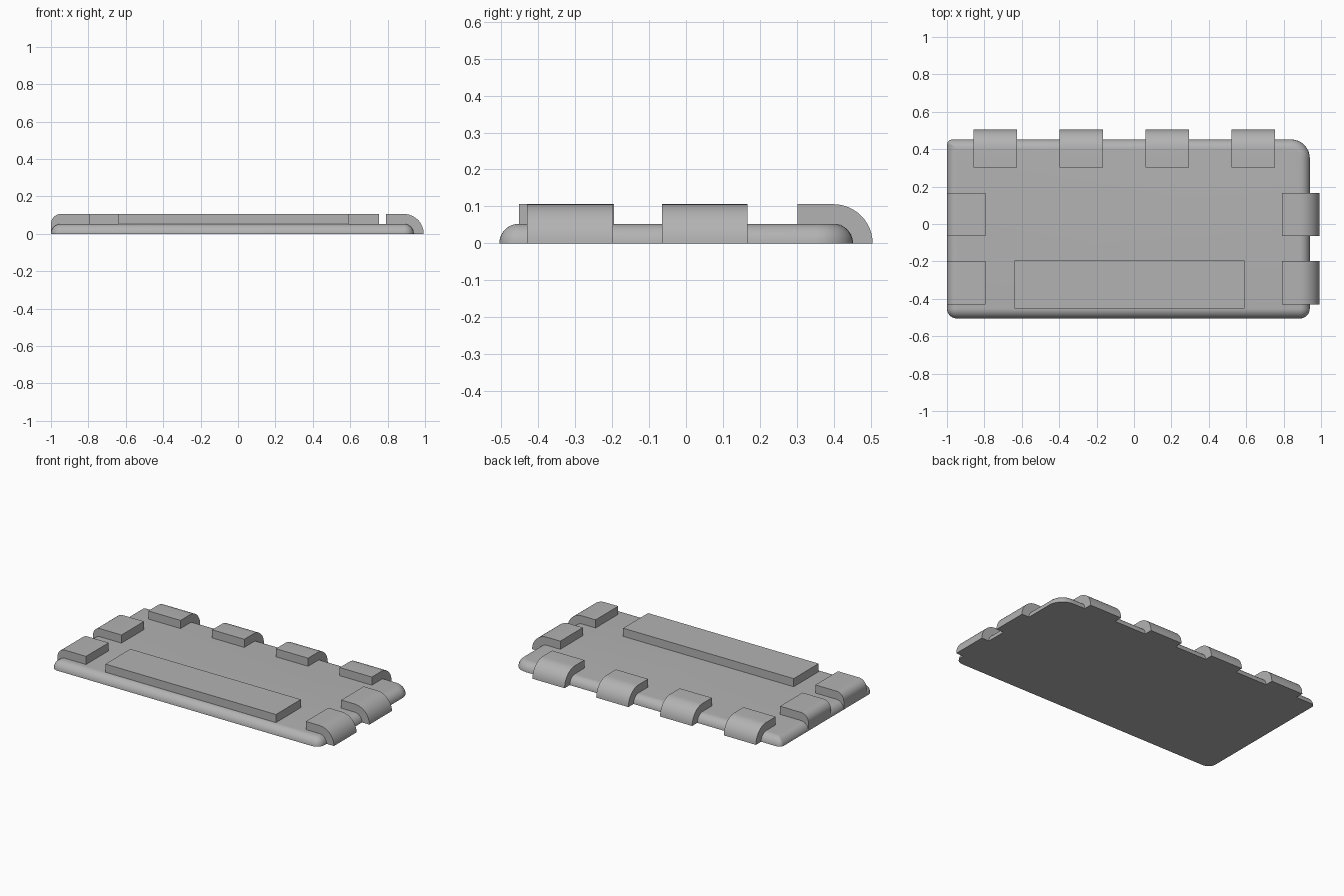
import bpy, bmesh
from math import sin, cos, pi

cube = bpy.data.objects.get("Cube")
if cube:
    bpy.data.objects.remove(cube)

GREY = (0.45, 0.45, 0.45, 1)
mat = bpy.data.materials.new("plain grey")
mat.use_nodes = True
mat.diffuse_color = GREY
mat.node_tree.nodes["Principled BSDF"].inputs["Base Color"].default_value = GREY

T = 0.053                      # plate and clip thickness
LEFT, RIGHT, FRONT, BACK = -1.0, 0.94, -0.505, 0.452


def finish(name, bm):
    bmesh.ops.recalc_face_normals(bm, faces=bm.faces)
    mesh = bpy.data.meshes.new(name)
    bm.to_mesh(mesh)
    bm.free()
    mesh.materials.append(mat)
    ob = bpy.data.objects.new(name, mesh)
    bpy.context.collection.objects.link(ob)
    bpy.ops.object.select_all(action='DESELECT')
    ob.select_set(True)
    bpy.context.view_layer.objects.active = ob
    bpy.ops.object.shade_smooth_by_angle(angle=pi / 6)
    return ob


def loft(name, rings):
    """Join equal closed rings and cap both ends."""
    bm = bmesh.new()
    loops = [[bm.verts.new(p) for p in ring] for ring in rings]
    n = len(loops[0])
    for a, b in zip(loops, loops[1:]):
        for i in range(n):
            j = (i + 1) % n
            bm.faces.new((a[i], a[j], b[j], b[i]))
    bm.faces.new(loops[0])
    bm.faces.new(loops[-1])
    return finish(name, bm)


def arc(cx, cz, r, start, end, steps=12):
    return [(cx + r * cos(start + (end - start) * i / steps),
             cz + r * sin(start + (end - start) * i / steps)) for i in range(steps + 1)]


def plate_ring(inset, z):
    corners = [(RIGHT, BACK, 0.1, 0), (LEFT, BACK, 0.03, 1),
               (LEFT, FRONT, 0.053, 2), (RIGHT, FRONT, 0.053, 3)]
    ring = []
    for x, y, radius, quarter in corners:
        r = max(radius - inset, 0.002)
        sx, sy = (1 if x > 0 else -1), (1 if y > 0 else -1)
        a = quarter * pi / 2
        ring += [(px, py, z) for px, py in
                 arc(x - sx * (inset + r), y - sy * (inset + r), r, a, a + pi / 2, 8)]
    return ring


# Plate with a rounded upper rim
steps = [i * pi / 20 for i in range(11)]
loft("base_plate", [plate_ring(T * (1 - cos(a)), T * sin(a)) for a in steps])

# Clip profiles as (outward distance, height)
hook = [(0.79, T), (0.79, 2 * T)] + arc(RIGHT - T, 0, 2 * T, pi / 2, 0) \
    + arc(RIGHT - T, 0, T, 0, pi / 2)
pad = [(0.795, 0.04), (0.795, 2 * T)] + arc(1 - T, T, T, pi / 2, 0) \
    + [(1, 0.001), (0.95, 0.001), (0.94, 0.04)]
back_hook = [(d + BACK - RIGHT, z) for d, z in hook]

# Clips on the two ends
for label, lo, hi in (("front", -0.43, -0.197), ("middle", -0.065, 0.167)):
    loft(label + "_left_hook", [[(d, y, z) for d, z in hook] for y in (lo, hi)])
    loft(label + "_right_pad", [[(-d, y, z) for d, z in pad] for y in (lo, hi)])

# Row of clips along the back
for i in range(4):
    x = -0.858 + 0.46 * i
    loft(f"back_hook_{i + 1}", [[(x + s, d, z) for d, z in back_hook] for s in (0, 0.232)])

# Long raised bar near the front
loft("front_bar", [[(-0.64, -0.452, z), (0.59, -0.452, z), (0.59, -0.195, z), (-0.64, -0.195, z)]
                   for z in (T - 0.005, 2 * T)])
